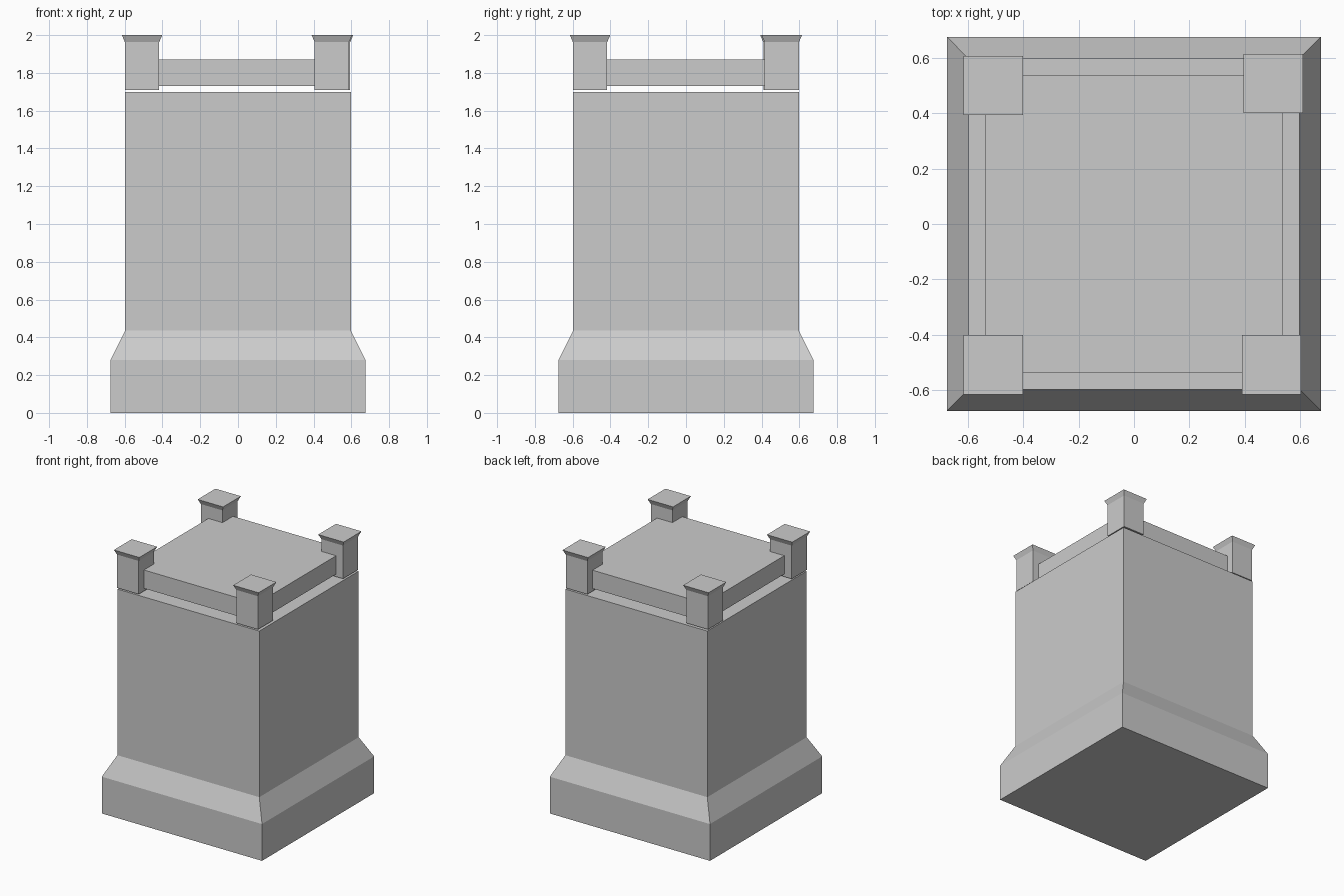
import bpy, bmesh

if "Cube" in bpy.data.objects:
    bpy.data.objects.remove(bpy.data.objects["Cube"])


def square_stack(name, sections, cx=0.0, cy=0.0):
    """Closed solid lofted through square sections given as (half_width, z)."""
    bm = bmesh.new()
    rings = [[bm.verts.new((cx + sx * h, cy + sy * h, z))
              for sx, sy in ((-1, -1), (1, -1), (1, 1), (-1, 1))]
             for h, z in sections]
    for a, b in zip(rings, rings[1:]):
        for i in range(4):
            j = (i + 1) % 4
            bm.faces.new((a[i], a[j], b[j], b[i]))
    bm.faces.new(rings[0][::-1])
    bm.faces.new(rings[-1])
    mesh = bpy.data.meshes.new(name)
    bm.to_mesh(mesh)
    bm.free()
    obj = bpy.data.objects.new(name, mesh)
    bpy.context.collection.objects.link(obj)
    return obj


# Tower body with its sloped plinth
square_stack("tower_body", [(0.675, 0.0), (0.675, 0.28), (0.598, 0.435), (0.598, 1.70)])

# Raised top slab, floating slightly above the body
square_stack("top_slab", [(0.536, 1.73), (0.536, 1.87)])

# Corner posts with flared caps, set very slightly unevenly
corners = {
    "front_left": (-0.508, -0.508),
    "front_right": (0.497, -0.508),
    "back_left": (-0.508, 0.50),
    "back_right": (0.503, 0.507),
}
for corner, (x, y) in corners.items():
    square_stack(f"{corner}_post", [(0.091, 1.71), (0.091, 1.963), (0.107, 2.0)], x, y)
